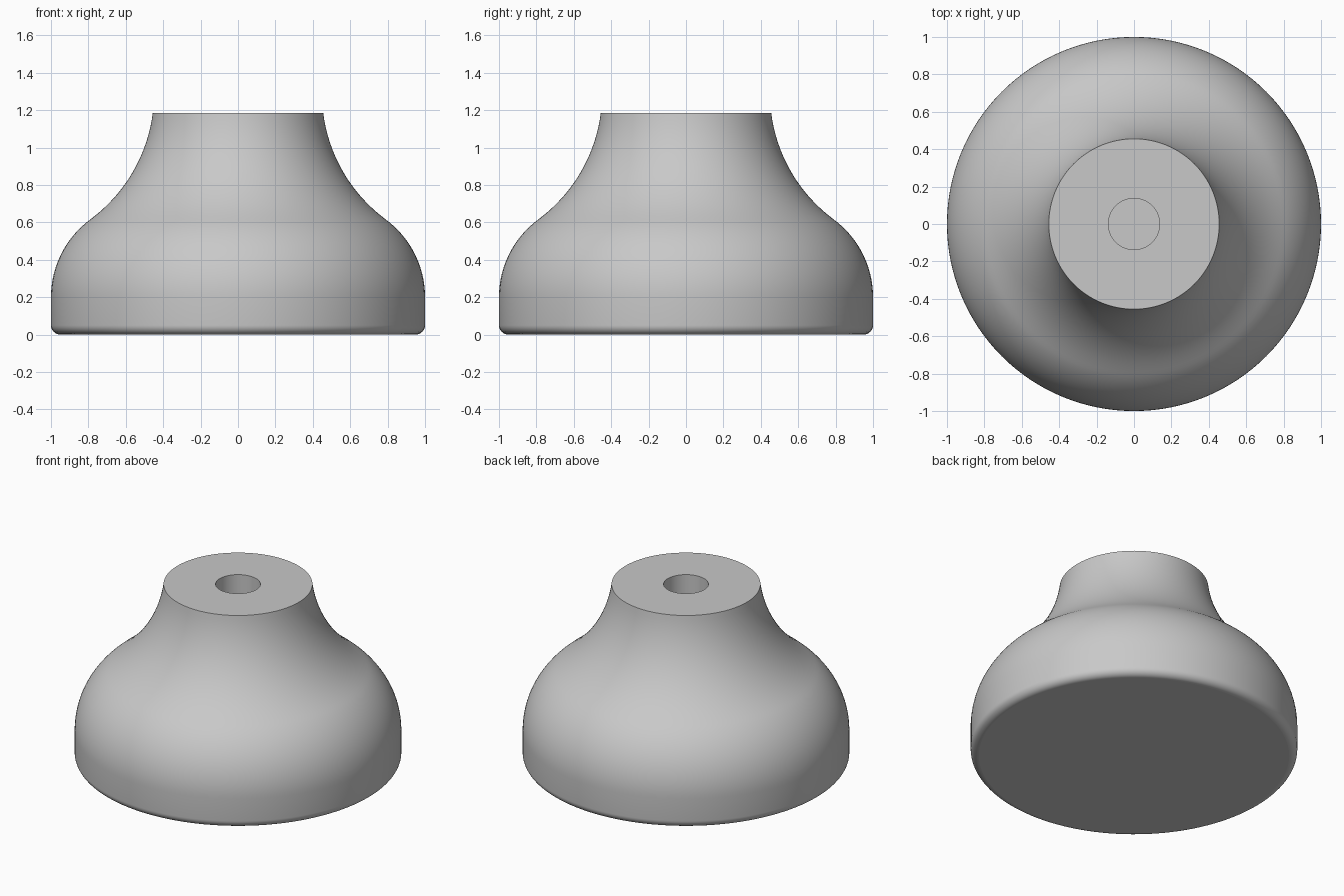
import bpy
import bmesh
from math import cos, sin, radians, tau
from mathutils import Vector

SEGMENTS = 128

cube = bpy.data.objects.get("Cube")
if cube:
    bpy.data.objects.remove(cube, do_unlink=True)


def arc(cx, cz, radius, start, end, steps):
    """Profile points (radius, height) along an arc, angles in degrees."""
    angles = [radians(start + (end - start) * i / steps) for i in range(steps + 1)]
    return [(cx + radius * cos(a), cz + radius * sin(a)) for a in angles]


# Colour
grey = bpy.data.materials.new("plain grey")
grey.use_nodes = True
colour = (0.58, 0.58, 0.58, 1)
grey.diffuse_color = colour
grey.node_tree.nodes["Principled BSDF"].inputs["Base Color"].default_value = colour

# Half profile: rounded foot, bulging body, flared neck, flat top, blind bore
profile = arc(0.95, 0.05, 0.05, -90, 0, 8)
profile += arc(0.485, 0.2, 0.515, 0, 53.7, 20)
profile += arc(1.286, 1.29, 0.837, 233.7, 187.2, 20)[1:]
profile += [(0.137, 1.185), (0.137, 0.6)]

# Revolve the profile around z
bm = bmesh.new()
verts = [bm.verts.new((r, 0, z)) for r, z in profile]
edges = [bm.edges.new(pair) for pair in zip(verts, verts[1:])]
bmesh.ops.spin(bm, geom=verts + edges, cent=Vector(), axis=Vector((0, 0, 1)),
               angle=tau, steps=SEGMENTS)
bmesh.ops.remove_doubles(bm, verts=bm.verts[:], dist=0.0005)

# Close the underside and the floor of the bore
bmesh.ops.holes_fill(bm, edges=[e for e in bm.edges if e.is_boundary], sides=0)
bmesh.ops.recalc_face_normals(bm, faces=bm.faces[:])

mesh = bpy.data.meshes.new("knob_body")
bm.to_mesh(mesh)
bm.free()
knob = bpy.data.objects.new("knob_body", mesh)
bpy.context.collection.objects.link(knob)
mesh.materials.append(grey)

# Smooth sides with crisp rims and flat discs
bpy.ops.object.select_all(action="DESELECT")
knob.select_set(True)
bpy.context.view_layer.objects.active = knob
bpy.ops.object.shade_smooth_by_angle(angle=radians(30))
for face in mesh.polygons:
    if len(face.vertices) > 4:
        face.use_smooth = False
